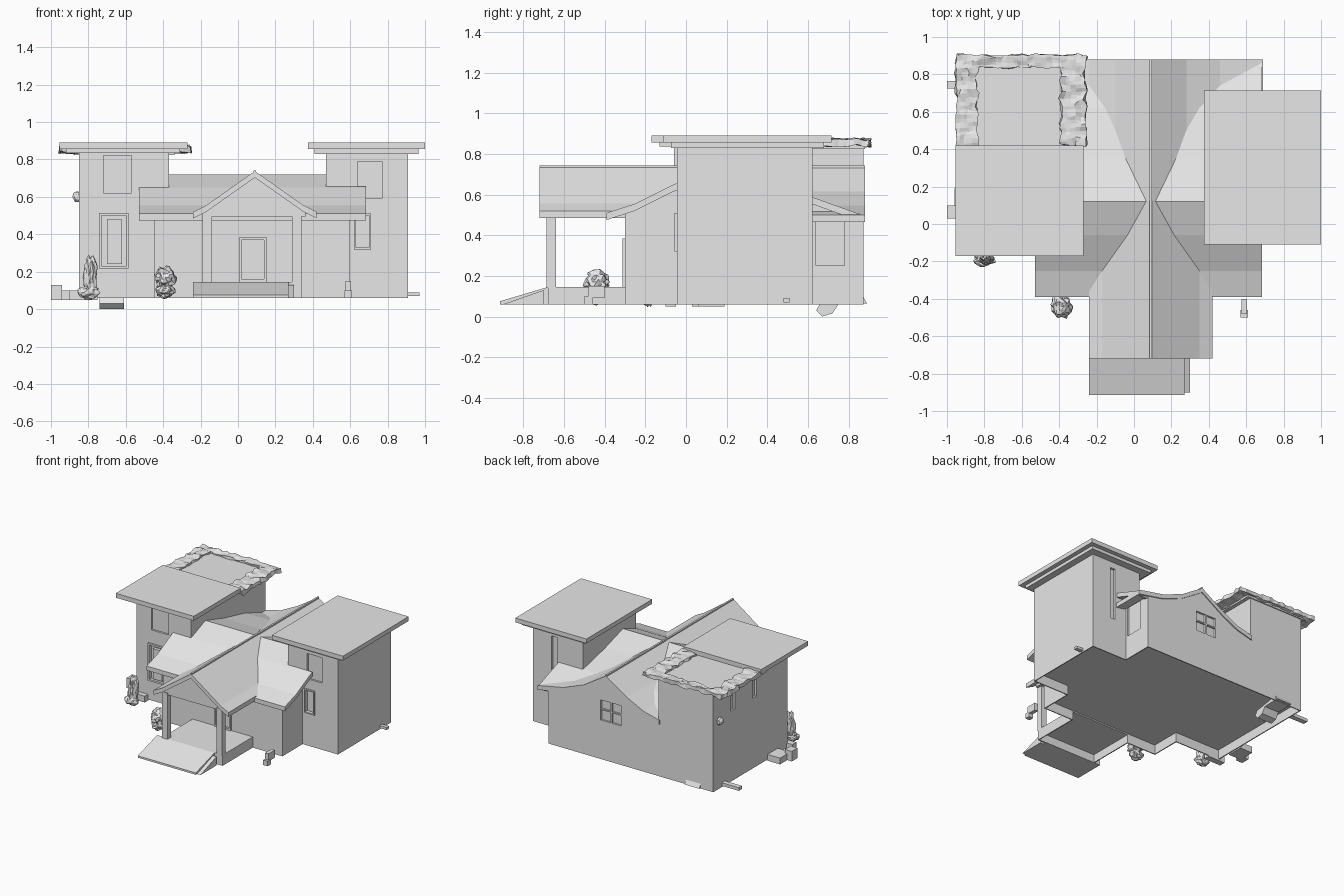
import bpy, bmesh, math, random
from mathutils import Vector, noise

if "Cube" in bpy.data.objects:
    bpy.data.objects.remove(bpy.data.objects["Cube"])

random.seed(4)
grey = bpy.data.materials.new("plain_grey")
grey.diffuse_color = (0.8, 0.8, 0.8, 1)
grey.use_nodes = True
grey.node_tree.nodes["Principled BSDF"].inputs["Base Color"].default_value = grey.diffuse_color
FLOOR = .135   # underside of the raised floor, above an open skirt


def finish(name, bm):
    bmesh.ops.recalc_face_normals(bm, faces=bm.faces)
    me = bpy.data.meshes.new(name)
    bm.to_mesh(me)
    bm.free()
    me.materials.append(grey)
    ob = bpy.data.objects.new(name, me)
    bpy.context.collection.objects.link(ob)
    return ob


def add_box(bm, x0, x1, y0, y1, z0, z1):
    for v in bmesh.ops.create_cube(bm, size=1)["verts"]:
        v.co = Vector((x0 + (v.co.x + .5) * (x1 - x0),
                       y0 + (v.co.y + .5) * (y1 - y0),
                       z0 + (v.co.z + .5) * (z1 - z0)))


def boxes(name, *dims):
    bm = bmesh.new()
    for d in dims:
        add_box(bm, *d)
    return finish(name, bm)


def prism(name, pts, axis, a, b):
    """Extrude a (side, z) outline along x or y from a to b."""
    bm = bmesh.new()
    vs = [bm.verts.new((a, p, z) if axis == "x" else (p, a, z)) for p, z in pts]
    f = bm.faces.new(vs)
    ext = bmesh.ops.extrude_face_region(bm, geom=[f])["geom"]
    d = Vector((b - a, 0, 0)) if axis == "x" else Vector((0, b - a, 0))
    bmesh.ops.translate(bm, vec=d, verts=[g for g in ext if isinstance(g, bmesh.types.BMVert)])
    return finish(name, bm)


def roof(name, top, axis, a, b, t=.035):
    return prism(name, top + [(p, z - t) for p, z in reversed(top)], axis, a, b)


def walls(name, top, lo, hi, base, axis, a, b):
    """Wall block that fills the space under a roof profile between lo and hi."""
    def height(p):
        for (p0, z0), (p1, z1) in zip(top, top[1:]):
            if p0 <= p <= p1:
                return z0 + (z1 - z0) * (p - p0) / (p1 - p0)
    mid = [(p, z) for p, z in top if lo < p < hi]
    line = [(lo, height(lo))] + mid + [(hi, height(hi))]
    return prism(name, [(lo, base)] + [(p, z - .02) for p, z in line] + [(hi, base)], axis, a, b)


def volume(me):
    bm = bmesh.new()
    bm.from_mesh(me)
    v = bm.calc_volume()
    bm.free()
    return v


def combine(ob, others, op):
    """Join blocks into one clean shell (UNION) or trim one by others (DIFFERENCE)."""
    for o in others:
        m = ob.modifiers.new("combine", "BOOLEAN")
        m.object, m.operation, m.solver = o, op, "EXACT"
    dg = bpy.context.evaluated_depsgraph_get()
    me = bpy.data.meshes.new_from_object(ob.evaluated_get(dg))
    ob.modifiers.clear()
    own, total = volume(ob.data), sum(volume(o.data) for o in others)
    v = volume(me)
    good = own <= v <= own + total if op == "UNION" else own * .1 < v <= own
    if good:
        me.materials.clear()
        me.materials.append(grey)
        ob.data = me
        if op == "UNION":
            for o in others:
                bpy.data.objects.remove(o)


def cut(ob, *dims):
    """Sink recesses into a wall."""
    cutter = boxes(ob.name + "_cutter", *dims)
    cutter.hide_render = True
    cutter.hide_viewport = True
    m = ob.modifiers.new("recess", "BOOLEAN")
    m.object, m.operation, m.solver = cutter, "DIFFERENCE", "EXACT"


def frame(name, x0, x1, z0, z1, y, out, t=.014):
    """Window surround on a wall that faces along y."""
    ya, yb = sorted((y - out * .005, y + out * .012))
    boxes(name, (x0 - t, x0, ya, yb, z0 - t, z1 + t), (x1, x1 + t, ya, yb, z0 - t, z1 + t),
          (x0, x1, ya, yb, z1, z1 + t), (x0, x1, ya, yb, z0 - t, z0))


def lump(name, c, r, rough, sub=3):
    """Irregular rounded blob."""
    bm = bmesh.new()
    bmesh.ops.create_icosphere(bm, subdivisions=sub, radius=1)
    for v in bm.verts:
        k = 1 + rough * noise.noise(v.co * 2.2 + Vector(c) * 9) + random.uniform(-.04, .04)
        v.co = Vector([c[i] + v.co[i] * r[i] * k for i in range(3)])
    return finish(name, bm)


# Roof profiles, gently flared toward the eaves
cross = [(-.39, .51), (-.25, .555), (-.06, .65), (.12, .72), (.35, .65), (.62, .588), (.865, .5)]
back = [(-.38, .51), (-.24, .545), (-.1, .615), (.09, .735), (.28, .615), (.46, .545), (.69, .5)]
porch = [(-.24, .52), (-.17, .555), (.09, .738), (.35, .555), (.42, .52)]

# House walls: two towers, cross wing, back gable and porch gable as one shell
house = walls("house_walls", cross, -.3, .84, FLOOR, "x", -.45, .6)
gable = walls("back_gable_walls", back, -.375, .6, FLOOR, "y", .3, .872)
front = walls("porch_gable_wall", porch, -.19, .36, .495, "y", -.68, .1)
left = boxes("left_tower_walls", (-.85, -.37, -.06, .872, FLOOR, .85))
right = boxes("right_tower_walls", (.47, .91, -.045, .622, FLOOR, .85))
combine(house, [gable, front, left, right], "UNION")

# Main roof: crossing gables, trimmed where they meet the walls
main_roof = roof("main_roof", cross, "x", -.53, .685)
back_roof = roof("back_gable_roof", back, "y", .12, .88)
porch_roof = roof("porch_roof", porch, "y", -.72, .125)
combine(main_roof, [back_roof, porch_roof], "UNION")
combine(main_roof, [house], "DIFFERENCE")
boxes("ridge_cap", (.083, .097, -.72, .88, .726, .742))

# Door and window recesses
cut(house, (.02, .14, -.32, -.285, .15, .37), (.585, .62, .64, .78, .25, .5),
    (-.04, .14, .857, .9, .37, .53),
    (-.72, -.57, -.08, -.045, .62, .82), (-.73, -.6, -.08, -.045, .23, .5),
    (-.87, -.835, .6, .65, .62, .78), (-.87, -.835, .33, .38, .62, .78),
    (.64, .77, -.06, -.03, .59, .79), (.63, .7, -.06, -.03, .33, .5),
    (.7, .745, .605, .64, .36, .78))
boxes("back_window_bars", (.04, .055, .85, .87, .37, .53), (-.04, .14, .85, .87, .45, .46))
frame("door_frame", .02, .14, .16, .37, -.3, -1)
frame("left_lower_window_frame", -.73, -.6, .23, .5, -.06, -1)
frame("right_lower_window_frame", .63, .7, .33, .5, -.045, -1, .01)
boxes("left_window_pane", (-.7, -.62, -.07, -.04, .24, .48))

# Skirt wall around the house and porch outline
outline = [(-.19, -.68), (.34, -.68), (.34, -.3), (.6, -.3), (.6, -.045), (.91, -.045), (.91, .622),
           (.6, .622), (.6, .872), (-.85, .872), (-.85, -.06), (-.45, -.06), (-.45, -.3), (-.19, -.3)]
bm = bmesh.new()
ring = []
for i, p in enumerate(outline):
    a, b, c = Vector(outline[i - 1]), Vector(p), Vector(outline[(i + 1) % len(outline)])
    d0, d1 = (b - a).normalized(), (c - b).normalized()
    n = Vector((-d0.y - d1.y, d0.x + d1.x)) * .008
    ring.append([bm.verts.new((q.x, q.y, z)) for q in (b, b + n) for z in (.06, FLOOR + .005)])
for r, s in zip(ring, ring[1:] + ring[:1]):
    for i, j in ((0, 1), (1, 3), (3, 2), (2, 0)):
        bm.faces.new((r[i], r[j], s[j], s[i]))
finish("foundation_skirt", bm)

# Porch posts, floor and ramp
boxes("porch_posts", *[(x, x + .05, -.685, -.64, .14, .51) for x in (-.19, .29)])
boxes("porch_floor", (-.19, .34, -.68, -.29, FLOOR - .01, .145))
prism("porch_ramp", [(-.915, .06), (-.915, .075), (-.68, .145), (-.67, .145), (-.67, .06)], "x", -.24, .27)
prism("ramp_side", [(-.9, .06), (-.7, .06), (-.7, .13)], "x", .27, .3)

# Tower roof slabs and the sunken back deck
boxes("left_tower_roof", (-.955, -.27, -.17, .42, .855, .89), (-.92, -.31, -.13, .42, .835, .856))
boxes("right_tower_roof", (.375, 1, -.11, .715, .855, .89), (.41, .965, -.075, .68, .83, .856))
boxes("left_tower_back_deck", (-.88, -.34, .41, .88, .825, .855))

# Ragged rim around the open back deck
for name, d in {"rim_left": (-.95, -.84, .34, .9), "rim_right": (-.39, -.26, .42, .9),
                "rim_back": (-.95, -.28, .835, .905)}.items():
    bm = bmesh.new()
    add_box(bm, *d, .838, .87)
    for size, n in ((.3, 24), (.06, 4)):
        es = [e for e in bm.edges if e.calc_length() > size]
        bmesh.ops.subdivide_edges(bm, edges=es, cuts=n, use_grid_fill=True)
    for v in bm.verts:
        k = noise.noise_vector(v.co * 22)
        v.co += Vector((k.x * .022, k.y * .015, k.z * .016))
    finish(name, bm)

# Shrubs and small yard objects
lump("tall_shrub", (-.79, -.18, .17), (.036, .036, .11), .4)
lump("tall_shrub_base", (-.8, -.19, .09), (.055, .035, .035), .4)
lump("round_shrub", (-.39, -.44, .17), (.055, .06, .055), .5)
lump("round_shrub_base", (-.39, -.44, .1), (.05, .045, .04), .5)
boxes("yard_post", (.57, .61, -.5, -.46, .06, .1), (.575, .605, -.48, -.4, .09, .15))
boxes("side_step", (-1, -.94, .03, .1, .05, .13), (-.96, -.85, .06, .19, .05, .1),
      (-.9, -.75, -.1, -.05, .05, .1))
boxes("side_bracket", (-1, -.85, .725, .765, .07, .095))
boxes("right_pipe", (.9, .97, .48, .51, .07, .09))
lump("wall_lamp", (-.86, .8, .6), (.025, .03, .03), .2, 2)
prism("back_rubble", [(.64, .03), (.67, 0), (.72, .015), (.75, .06), (.89, .065), (.87, .1), (.66, .065)],
      "x", -.74, -.61)
